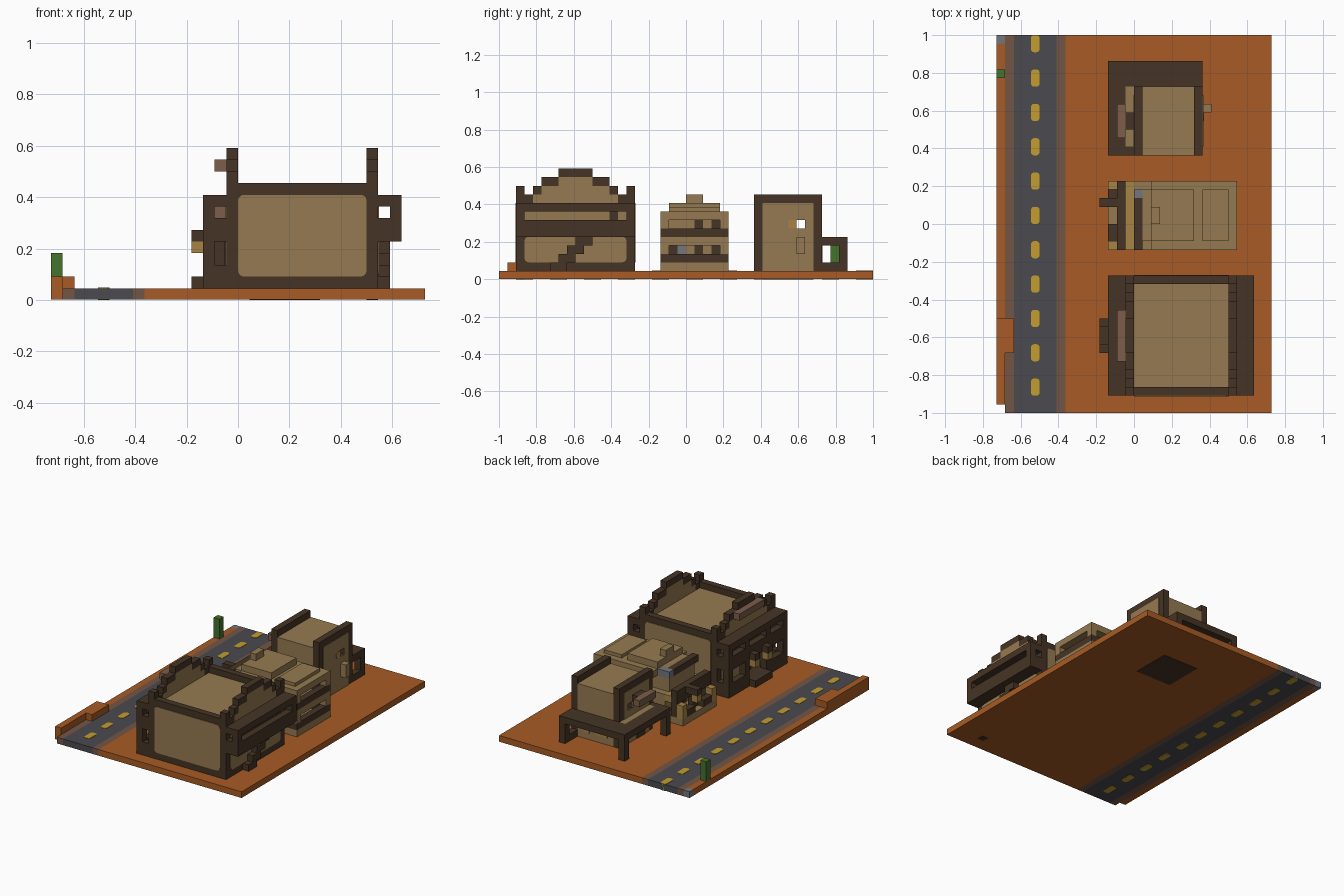
import bpy
import bmesh
from mathutils import Vector

V = 1 / 22                      # one block
CENTRE = Vector((16, 22, 0))    # block grid centre

if "Cube" in bpy.data.objects:
    bpy.data.objects.remove(bpy.data.objects["Cube"], do_unlink=True)


def material(name, *rgb):
    mat = bpy.data.materials.new(name)
    mat.use_nodes = True
    colour = (*rgb, 1)
    mat.diffuse_color = colour
    mat.node_tree.nodes["Principled BSDF"].inputs["Base Color"].default_value = colour
    return mat


sand = material("orange sand", .39, .105, .018)
asphalt = material("asphalt", .07, .07, .08)
kerb = material("dusty kerb", .17, .09, .06)
paint = material("yellow paint", .55, .34, .03)
dark = material("dark timber", .06, .034, .018)
tan = material("tan plaster", .3, .195, .083)
lamp = material("lantern gold", .39, .23, .06)
sign = material("sign brown", .2, .11, .068)
green = material("cactus green", .06, .17, .026)
grey = material("grey metal", .17, .18, .21)


def part(name, mat, *boxes, rounded=None, radius=.5):
    """One object from boxes (i0, i1, j0, j1, k0, k1) in block units."""
    bm = bmesh.new()
    for i0, i1, j0, j1, k0, k1 in boxes:
        size = Vector((i1 - i0, j1 - j0, k1 - k0))
        mid = Vector((i0 + i1, j0 + j1, k0 + k1)) / 2
        verts = bmesh.ops.create_cube(bm, size=1)["verts"]
        for v in verts:
            v.co = Vector(a * b for a, b in zip(v.co, size)) + mid
        if rounded is not None:
            edges = {e for v in verts for e in v.link_edges
                     if abs((e.verts[0].co - e.verts[1].co)[rounded]) > .001}
            bmesh.ops.bevel(bm, geom=list(edges), offset=radius, segments=3,
                            profile=.5, affect='EDGES')
    for v in bm.verts:
        v.co = (v.co - CENTRE) * V
    mesh = bpy.data.meshes.new(name)
    bm.to_mesh(mesh)
    bm.free()
    mesh.materials.append(mat)
    obj = bpy.data.objects.new(name, mesh)
    bpy.context.collection.objects.link(obj)
    return obj


def ring(i0, i1, j0, j1, k):
    """One block high railing around three sides, open at the wall side i1."""
    outer = i0 + (1 if i1 > i0 else -1)
    a, b = sorted((i0, outer))
    c, d = sorted((outer, i1))
    return [(a, b, j0, j1, k, k + 1),
            (c, d, j0, j0 + 1, k, k + 1), (c, d, j1 - 1, j1, k, k + 1)]


def posts(i, ends, k0, k1):
    return [(i, i + 1, j, j + 1, k0, k1) for j in ends]


P = .08     # thickness of painted plates
LOW = .06   # underside of the ground strips

# Ground, road and markings
part("sand_ground", sand, (8, 32, 0, 44, LOW, 1), (0, 1, 1, 43, LOW, 1))
part("road_kerbs", kerb, (1, 2, 0, 44, LOW, 1), (7, 8, 0, 44, LOW, 1))
part("road", asphalt, (2, 7, 0, 44, LOW, 1))
part("corner_block", grey, (0, 1, 43, 44, LOW, 1))
part("road_dashes", paint, *[(4, 5, j, j + 2, 0, 1 + LOW) for j in range(2, 44, 4)],
     rounded=2, radius=.35)
part("floor_underside", dark, (17, 23, 31, 37, 0, LOW), (27, 28, 2, 3, 0, LOW))
part("roadside_rocks", sand, (0, 1, 1, 11, 1, 2), (1, 2, 7, 11, 1, 2))
part("cactus", green, (0, 1, 39, 40, 1, 4))

# Large front building
part("hall_walls", dark, (15, 28, 2, 16, 1, 9),
     (16, 27, 2, 3, 9, 10), (16, 27, 15, 16, 9, 10))
part("hall_roof", tan, (16, 27, 3, 15, 9, 9 + P))
part("hall_end_panels", tan, (16, 27, 2 - P, 2, 2, 9), (16, 27, 16, 16 + P, 2, 9),
     rounded=1)

# Stepped gables: each course has a tan middle and dark ends
for name, i in (("right", 15), ("left", 27)):
    fill, trim = [], [(i, i + 1, 7, 11, 12, 13)]
    for k, outer, inner in ((9, 2, 4), (10, 4, 5), (11, 5, 7)):
        fill.append((i, i + 1, inner, 18 - inner, k, k + 1))
        trim += [(i, i + 1, outer, inner, k, k + 1),
                 (i, i + 1, 18 - inner, 18 - outer, k, k + 1)]
    trim += posts(i, (2, 15), 10, 11)
    part(name + "_gable_fill", tan, *fill)
    part(name + "_gable_trim", dark, *trim)

# Upper galleries on both long sides
for name, edge, wall, post in (("right", 13, 15, 13), ("left", 30, 28, 29)):
    a, b = sorted((edge, wall))
    part(name + "_gallery", dark, (a, b, 2, 16, 5, 6), (a, b, 2, 16, 8, 9),
         *ring(edge, wall, 2, 16, 6), *posts(post, (2, 15), 7, 8))
    face = (wall - P, wall) if wall == 15 else (wall, wall + P)
    part(name + "_lower_panel", tan, (*face, 3, 15, 2, 5), rounded=0)
    part(name + "_upper_panel", tan, (*face, 3, 13, 7, 8), (*face, 14, 15, 7, 8))

part("side_stairs", dark, *[(28, 29, 6 + s, 8 + s, 1 + s, 2 + s) for s in range(4)])
part("porch", dark, (13, 15, 2, 16, 1, 2), *posts(13, (2, 6, 11, 15), 2, 5),
     (13, 14, 3, 6, 2, 3), (13, 14, 12, 15, 2, 3),
     *posts(14, (2, 15), 2, 3), *posts(13, (6, 11), 7, 8))
part("porch_step", dark, (12, 13, 7, 11, 1, 2))
part("porch_door", dark, (15 - 2 * P, 15 - P, 8, 10, 2, 5))
part("porch_lamp_arms", dark, *posts(12, (7, 10), 5, 6))
part("porch_lamps", lamp, *posts(12, (7, 10), 4, 5))
part("hall_sign", sign, (14, 15, 6, 12, 11, 12))

# Middle building with stacked floors
part("house_core", tan, (16, 24, 20, 26, 1, 7))
part("house_floors", tan, (24, 28, 19, 27, 1, 2),
     (16, 28, 19, 27, 4, 5), (18, 28, 19, 27, 7, 8))
part("house_roof_steps", tan, (18, 23, 20, 26, 8, 9), (24, 27, 20, 26, 8, 8.5),
     (18, 19, 22, 24, 9, 10))
part("house_rails", dark, *ring(28, 24, 19, 27, 2), *ring(28, 24, 19, 27, 5))
part("house_posts", tan, *[p for k in (3, 6) for p in posts(27, (19, 26), k, k + 1)])
part("house_doors", dark, *[(24, 24 + P, j, j + 1, k, k + 1)
                            for j, k in ((20, 3), (23, 3), (25, 3), (23, 6), (25, 6))])
part("house_window", grey, (24, 24 + P, 21, 22, 3, 4))
part("house_side_walls", tan, (16, 18, 19, 20, 1, 4), (16, 18, 26, 27, 1, 4),
     (17, 18, 20, 26, 7, 8))
part("house_parapet", dark, (16, 17, 19, 25, 7, 8))
part("roof_tank", grey, (16, 18, 25, 26, 7, 8))
part("house_porch_floor", tan, (13, 16, 19, 27, 1, 2))
part("house_porch_beam", dark, (14, 15, 19, 27, 4, 6), *posts(14, (19, 22, 26), 2, 4),
     (13, 14, 20, 22, 2, 3), (13, 14, 24, 26, 2, 3))
part("house_porch_awning", lamp, (15, 16, 19, 27, 4, 5))
part("house_porch_lamps", lamp, *posts(13, (19, 26), 2, 4), *posts(12, (24,), 4, 5))
part("house_lamp_arm", dark, (12, 14, 24, 25, 5, 6))
part("house_front_door", dark, (16 - P, 16, 22, 24, 2, 4))

# Back building: hollow shell between two tall dark end walls
part("shop_shell", tan, (17, 23, 30, 31, 1, 8), (17, 23, 37, 38, 1, 8),
     (17, 23, 30, 38, 8, 9))
WINDOW = 35
for name, i, side in (("right", 16, -1), ("left", 23, 1)):
    part("shop_%s_wall" % name, dark, (i, i + 1, 30, WINDOW, 1, 10),
         (i, i + 1, WINDOW + 1, 38, 1, 10), (i, i + 1, WINDOW, WINDOW + 1, 1, 6),
         (i, i + 1, WINDOW, WINDOW + 1, 7, 10))
    face = (i - P, i) if side < 0 else (i + 1, i + 1 + P)
    part("shop_%s_panel" % name, tan, (*face, 31, WINDOW, 1, 9),
         (*face, WINDOW + 1, 37, 1, 9), (*face, WINDOW, WINDOW + 1, 1, 6),
         (*face, WINDOW, WINDOW + 1, 7, 9))
    lit = (i - 2 * P, i - P) if side < 0 else (i + 1 + P, i + 1 + 2 * P)
    part("shop_%s_lamp" % name, lamp, (*lit, 34, 35, 6, 7), rounded=0, radius=.4)
part("shop_wall_box", tan, (24, 25, 35, 36, 3, 5))

# Wrap-around canopy on posts
part("canopy", dark, (13, 24, 38, 41, 4, 5), (13, 15, 30, 38, 4, 5),
     (15, 16, 30, 31, 4, 5), *posts(13, (30, 40), 1, 4), *posts(23, (40,), 1, 4),
     (23, 24, 38, 40, 1, 2))
part("canopy_inner", tan, (15, 16, 31, 38, 4, 5))
part("shop_sign", sign, (14, 15, 32, 36, 7, 8))
part("shop_sign_bracket", dark, (15, 16, 33, 35, 7, 8))
part("shop_door", dark, (16 - 2 * P, 16 - P, 32, 34, 1, 4))
part("shop_back_window", lamp, (18, 20, 38, 38 + P, 2, 4), (21, 22, 38, 38 + P, 2, 4))
